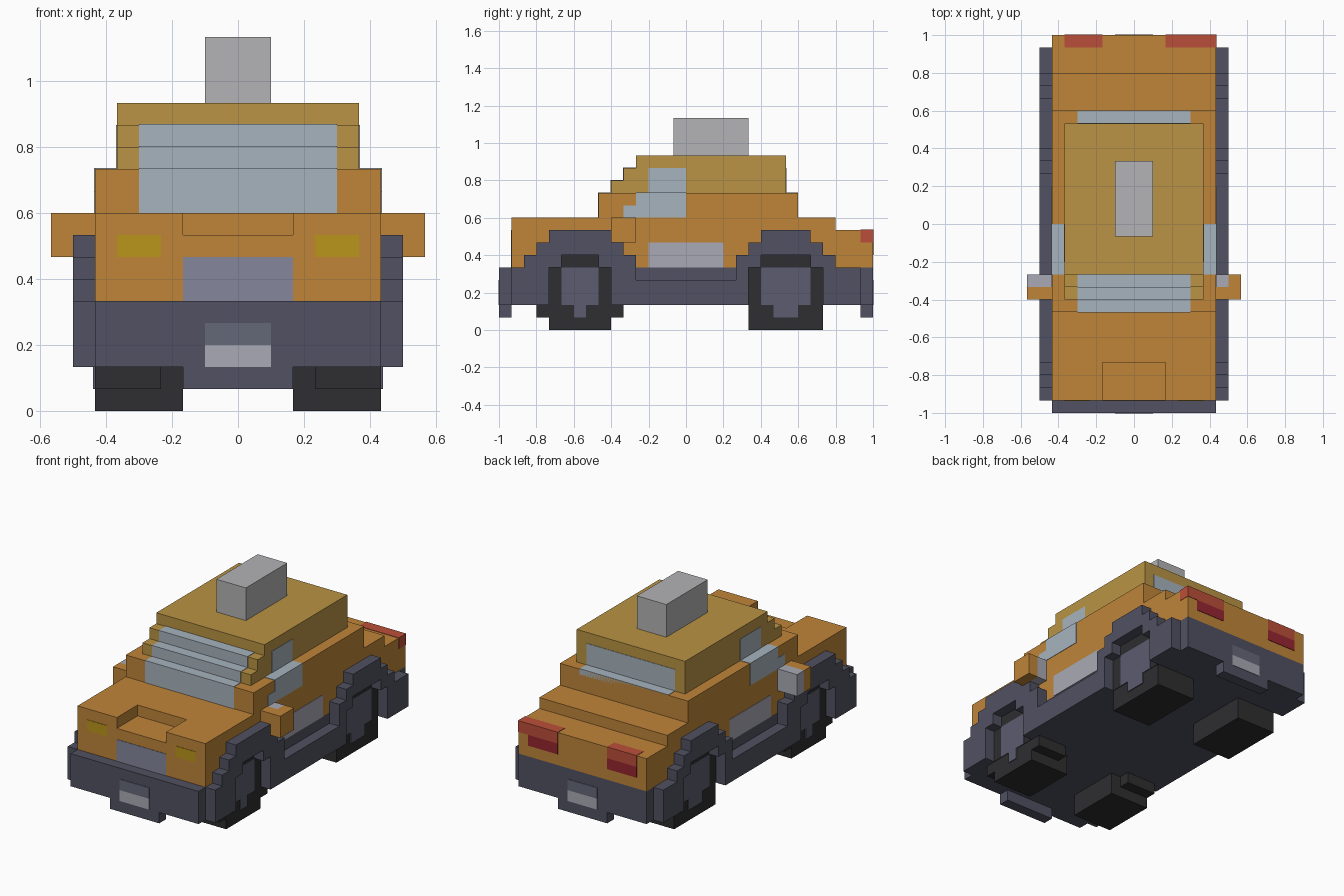
import bpy, bmesh

if "Cube" in bpy.data.objects:
    bpy.data.objects.remove(bpy.data.objects["Cube"])

V = 2 / 30   # one block; all sizes below are in blocks
E = 0.04     # how far colour panels stand proud


def colour(name, r, g, b):
    m = bpy.data.materials.new(name)
    m.diffuse_color = tuple((c / 255) ** 2.2 for c in (r, g, b)) + (1,)
    m.use_nodes = True
    m.node_tree.nodes["Principled BSDF"].inputs["Base Color"].default_value = m.diffuse_color
    return m


ORANGE = colour("orange_paint", 190, 132, 60)
ROOF = colour("roof_paint", 184, 146, 70)
DARK = colour("dark_trim", 82, 82, 98)
TYRE = colour("tyre_black", 50, 50, 52)
HUB = colour("hub_grey", 92, 92, 112)
GLASS = colour("glass", 165, 178, 188)
SILVER = colour("silver", 168, 168, 180)
GRILLE = colour("grille", 132, 134, 156)
PLATE = colour("plate_grey", 100, 104, 120)
YELLOW = colour("headlight", 184, 148, 32)
RED = colour("red_light", 186, 80, 60)
DEEP_RED = colour("deep_red", 150, 42, 52)
GREY = colour("sign_grey", 178, 178, 180)


def prism(name, profile, x0, x1, mat):
    """Extrude a side profile of (y, z) points from x0 to x1."""
    bm = bmesh.new()
    face = bm.faces.new([bm.verts.new((x0 * V, y * V, z * V)) for y, z in profile])
    ext = bmesh.ops.extrude_face_region(bm, geom=[face])
    moved = [g for g in ext["geom"] if isinstance(g, bmesh.types.BMVert)]
    bmesh.ops.translate(bm, verts=moved, vec=((x1 - x0) * V, 0, 0))
    bmesh.ops.recalc_face_normals(bm, faces=bm.faces)
    mesh = bpy.data.meshes.new(name)
    bm.to_mesh(mesh)
    bm.free()
    mesh.materials.append(mat)
    ob = bpy.data.objects.new(name, mesh)
    bpy.context.collection.objects.link(ob)
    return ob


def box(name, x0, x1, y0, y1, z0, z1, mat):
    return prism(name, [(y0, z0), (y1, z0), (y1, z1), (y0, z1)], x0, x1, mat)


def sides(s, a, b):
    """Range a..b on the right, mirrored for s = -1."""
    return (a, b) if s > 0 else (-b, -a)


# Painted body with a notch cut in the bonnet
body = prism("body", [(-14, 5), (-14, 9), (-7, 9), (-7, 11), (9, 11), (9, 9),
                      (12, 9), (12, 8), (15, 8), (15, 5)], -6.5, 6.5, ORANGE)
cutter = box("bonnet_cutter", -2.5, 2.5, -15, -11, 8, 10, ORANGE)
cutter.hide_render = True
cut = body.modifiers.new("notch", "BOOLEAN")
cut.operation, cut.object, cut.solver = "DIFFERENCE", cutter, "EXACT"
bpy.context.view_layer.objects.active = body
bpy.ops.object.modifier_apply(modifier="notch")
bpy.data.objects.remove(cutter)

# Stepped cabin top and roof sign
prism("cabin_roof", [(-6, 11), (-6, 12), (-5, 12), (-5, 13), (-4, 13), (-4, 14),
                     (8, 14), (8, 11)], -5.5, 5.5, ROOF)
box("roof_sign", -1.5, 1.5, -1, 5, 14, 17, GREY)

# Dark chassis with bumpers
box("chassis", -6.5, 6.5, -15, 15, 2, 5, DARK)

# Stepped windscreen
prism("windscreen", [(-7 - E, 9), (-7 - E, 11 + E), (-6 - E, 11 + E), (-6 - E, 12 + E),
                     (-5 - E, 12 + E), (-5 - E, 13 + E), (-4, 13 + E), (-4, 12.5),
                     (-4.5, 9)], -4.5, 4.5, GLASS)
# Rear window and its ledge
prism("rear_window", [(7.5, 10.5), (9, 10.5), (9, 11 + E), (8 + E, 11 + E),
                      (8 + E, 13), (7.5, 13)], -4.5, 4.5, GLASS)

# Grille, number plates and plate tabs
box("grille", -2.5, 2.5, -14 - E, -13.5, 5, 7, GRILLE)
for end, s in (("front", -1), ("rear", 1)):
    y0, y1 = sides(s, 14, 15)
    box(end + "_plate_tab", -2.5, 2.5, y0, y1, 1, 2, DARK)
    y0, y1 = sides(s, 14.5, 15 + E)
    box(end + "_plate", -1.5, 1.5, y0, y1, 2, 3, SILVER)
    box(end + "_plate_frame", -1.5, 1.5, y0, y1, 3, 4, PLATE)

# Fender strip: stepped arches, then the underside with wheel openings
FENDER = [(-14, 2), (-14, 5), (-13, 5), (-13, 6), (-12, 6), (-12, 7), (-11, 7),
          (-11, 8), (-6, 8), (-6, 7), (-5, 7), (-5, 6), (-4, 6), (-4, 4),
          (4, 4), (4, 6), (5, 6), (5, 7), (6, 7), (6, 8), (10, 8), (10, 7),
          (11, 7), (11, 6), (12, 6), (12, 5), (14, 5), (14, 2),
          (11, 2), (11, 5), (10, 5), (10, 6), (6, 6), (6, 5), (5, 5), (5, 2),
          (-6, 2), (-6, 5), (-7, 5), (-7, 6), (-10, 6), (-10, 5), (-11, 5), (-11, 2)]

for side, s in (("right", 1), ("left", -1)):
    prism(side + "_fender", FENDER, *sides(s, 6.5, 7.5), DARK)

    # Wheels: lower tyre, dark arch lining and hub patch
    for end, y0, y1 in (("front", -11, -6), ("rear", 5, 11)):
        n = f"{side}_{end}_"
        c = (y0 + y1) / 2
        box(n + "tyre", *sides(s, 2.5, 6.5), y0, y1, 0, 2, TYRE)
        prism(n + "tyre_wall", [(y0, 2), (y0, 5), (y0 + 1, 5), (y0 + 1, 6), (y1 - 1, 6),
                                (y1 - 1, 5), (y1, 5), (y1, 2)], *sides(s, 6, 6.5 + E), TYRE)
        h = (y1 - y0) / 2 - 1
        box(n + "hub", *sides(s, 6, 6.5 + 2 * E), c - h, c + h, 2, 5, HUB)
        box(n + "hub_foot", *sides(s, 6, 6.5 + 2 * E), c - h + 1, c + h - 1, 1, 2, HUB)
    box(side + "_front_tyre_bulge", *sides(s, 3.5, 6.5), -12, -5, 1, 2, TYRE)

    # Side windows and door panel
    skin = sides(s, 6, 6.5 + E)
    prism(side + "_window_low", [(-5, 9), (0, 9), (0, 11 + E), (-4, 11 + E), (-4, 10), (-5, 10)],
          *sides(s, 5.5, 6.5 + E), GLASS)
    box(side + "_window_high", *sides(s, 5, 5.5 + E), -3, 0, 11, 13, GLASS)
    box(side + "_door_panel", *skin, -3, 3, 5, 7, SILVER)

    # Wing mirror: painted shell with silvered back
    box(side + "_mirror", *sides(s, 6.5, 8.5), -6, -5, 7, 9, ORANGE)
    if s > 0:
        box("right_mirror_shell", 7.5, 8.5, -5, -4, 7, 9, ORANGE)
    box(side + "_mirror_glass", *sides(s, 6.5, 7.5 if s > 0 else 8.5), -5, -4, 7, 9, SILVER)

    # Lights
    box(side + "_headlight", *sides(s, 3.5, 5.5), -14 - E, -13.5, 7, 8, YELLOW)
    edge = 6.5 + E if s > 0 else 5.5
    box(side + "_tail_light", *sides(s, 2.5, edge), 14, 15 + E, 7, 8 + E, RED)
    box(side + "_brake_light", *sides(s, 2.5, 5.5), 14.5, 15 + E, 6, 7, DEEP_RED)
